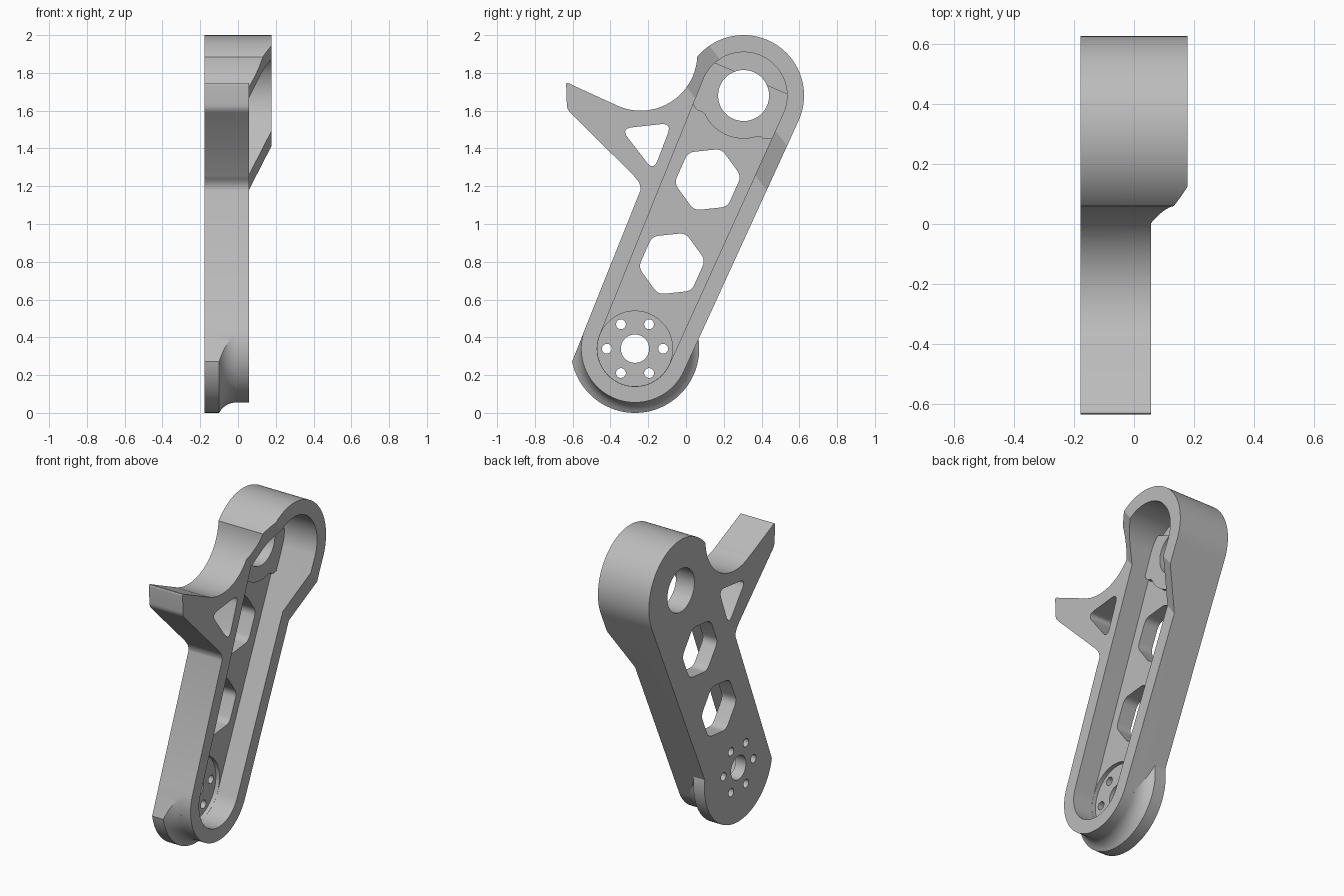
import bpy, bmesh, math
from mathutils import Vector

if "Cube" in bpy.data.objects:
    bpy.data.objects.remove(bpy.data.objects["Cube"], do_unlink=True)

BACK, FRONT = -0.178, 0.178          # arm faces across its thickness
FLOOR = -0.08                        # pocket floor
LOW = Vector((-0.27, 0.34))          # hub centre (y, z)
TOP = Vector((0.305, 1.68))          # bearing centre (y, z)
AXIS = (TOP - LOW).normalized()
SIDE = Vector((-AXIS.y, AXIS.x))
LENGTH = (TOP - LOW).length
PHI = math.atan2(AXIS.y, AXIS.x)


def polar(c, r, a):
    return Vector((c[0] + r * math.cos(a), c[1] + r * math.sin(a)))


def arc(c, r, a0, a1, n=64):
    return [polar(c, r, a0 + (a1 - a0) * i / n) for i in range(n + 1)]


def circle(c, r, n=96):
    return arc(c, r, 0, math.tau, n)[:-1]


def slot(r_low, r_top):
    """Tapered slot wrapped round the two centres."""
    a = math.acos((r_low - r_top) / LENGTH)
    return arc(TOP, r_top, PHI - a, PHI + a) + arc(LOW, r_low, PHI + a, PHI + math.tau - a)


def rounded(points, radius, n=6):
    """Polygon with softened corners."""
    pts = [Vector(p) for p in points]
    out = []
    for i, p in enumerate(pts):
        a, b = pts[i - 1] - p, pts[(i + 1) % len(pts)] - p
        cut = min(radius, a.length * 0.45, b.length * 0.45)
        a, b = p + a.normalized() * cut, p + b.normalized() * cut
        for k in range(n + 1):
            t = k / n
            out.append(a * (1 - t) ** 2 + p * 2 * t * (1 - t) + b * t * t)
    return out


def loft(name, rings):
    """Closed solid through matching rings of 3D points."""
    bm = bmesh.new()
    loops = [[bm.verts.new(p) for p in ring] for ring in rings]
    n = len(loops[0])
    for lo, hi in zip(loops, loops[1:]):
        for i in range(n):
            j = (i + 1) % n
            bm.faces.new((lo[i], lo[j], hi[j], hi[i]))
    bm.faces.new(loops[0][::-1])
    bm.faces.new(loops[-1])
    bmesh.ops.recalc_face_normals(bm, faces=bm.faces)
    mesh = bpy.data.meshes.new(name)
    bm.to_mesh(mesh)
    bm.free()
    ob = bpy.data.objects.new(name, mesh)
    bpy.context.collection.objects.link(ob)
    return ob


def prism(name, poly, x0, x1):
    return loft(name, [[(x, p[0], p[1]) for p in poly] for x in (x0, x1)])


def combine(target, tool, operation):
    """Apply a boolean and discard the tool."""
    mod = target.modifiers.new("join", 'BOOLEAN')
    mod.operation, mod.solver, mod.object = operation, 'EXACT', tool
    tool.hide_render = True
    bpy.context.view_layer.objects.active = target
    bpy.ops.object.modifier_apply(modifier=mod.name)
    bpy.data.objects.remove(tool, do_unlink=True)


def drill(target, poly, x0=-1, x1=1):
    combine(target, prism("cutter", poly, x0, x1), 'DIFFERENCE')


# Main arm
R_LOW, R_TOP = 0.285, 0.32
arm = prism("lever_arm", slot(R_LOW, R_TOP), BACK, FRONT)

# Side tab with rounded root and tip
tab = rounded([(-0.6, 1.735), (-0.635, 1.752), (-0.63, 1.607), (-0.235, 1.215),
               (-0.24, 1.13), (-0.1, 1.1), (0.1, 1.3), (0.1, 1.85), (-0.367, 1.628)], 0.025)
combine(arm, prism("tab", tab, BACK, FRONT), 'UNION')
root = rounded([(-0.3, 1.28), (-0.232, 1.205), (-0.258, 1.1), (-0.1, 1.1), (-0.1, 1.28)], 0.09)
combine(arm, prism("tab_root", root, BACK, FRONT), 'UNION')

# Concave scoop between tab and bearing boss
drill(arm, circle((-0.24, 1.9), 0.3))

# Hub flange with coved shoulder, trimmed flush on the tab side
cove = [(BACK, 0.34), (-0.1, 0.34)]
cove += [(x, 0.386 - math.sqrt(0.0102 - (x + 0.01) ** 2))
         for x in [-0.1 + 0.01 * i for i in range(1, 10)]] + [(0.0, 0.27)]
flange = loft("flange", [[(x, p.x, p.y) for p in circle(LOW, r)] for x, r in cove])
a = PHI + math.acos((R_LOW - R_TOP) / LENGTH)
n = polar((0, 0), 1, a)
t = Vector((-n.y, n.x))
edge = LOW + n * (R_LOW - 0.001)
drill(flange, [edge - t, edge + t, edge + t + n, edge - t + n])
combine(arm, flange, 'UNION')

# Step the open face down with a slanted ramp below the boss
u = Vector((0.79, 0.613)).normalized()
v = Vector((-u.y, u.x))
ramp = [(-2, 0.057), (1.06, 0.057), (1.36, 0.215), (1.36, 0.5), (-2, 0.5)]
rings = [[(x, *(u * s + v * w)) for s, x in ramp] for w in (-4, 4)]
combine(arm, loft("ramp_cutter", rings), 'DIFFERENCE')

# Long pocket and hub seat
drill(arm, slot(0.2, 0.23), FLOOR, 1)
drill(arm, circle(LOW, 0.199), FLOOR - 0.025, 0)

# Raised pad round the bearing bore
ear = [(0.1, 0.24), (-0.14, 0.24), (-0.162, 0.208), (-0.17, 0.19), (-0.165, 0.172)]
bow = [(-0.228 * math.cos(b), 0.228 * math.sin(b))
       for b in [0.72 - 1.44 * i / 24 for i in range(25)]]
local = ear + bow + [(s, -w) for s, w in reversed(ear)]
pad = [TOP + AXIS * s + SIDE * w for s, w in local]
combine(arm, prism("bearing_pad", pad, FLOOR - 0.05, FLOOR + 0.03), 'UNION')

# Bores, bolt circle and lightening windows
drill(arm, circle(TOP, 0.135))
drill(arm, circle(LOW, 0.075, 64))
for i in range(6):
    drill(arm, circle(polar(LOW, 0.149, i * math.pi / 3), 0.026, 32))
for centre in ((0.115, 1.235), (-0.075, 0.79)):
    hexagon = [polar(centre, 0.178, math.radians(6 + 60 * i)) for i in range(6)]
    drill(arm, rounded(hexagon, 0.035))
drill(arm, rounded([(-0.345, 1.505), (-0.075, 1.535), (-0.172, 1.28)], 0.06))

# Finish
grey = bpy.data.materials.new("plain_grey")
grey.use_nodes = True
colour = (0.5, 0.5, 0.5, 1)
grey.diffuse_color = colour
grey.node_tree.nodes["Principled BSDF"].inputs["Base Color"].default_value = colour
arm.data.materials.clear()
arm.data.materials.append(grey)
for face in arm.data.polygons:
    face.material_index = 0
bpy.ops.object.select_all(action='DESELECT')
arm.select_set(True)
bpy.context.view_layer.objects.active = arm
bpy.ops.object.shade_smooth_by_angle(angle=math.radians(25))
